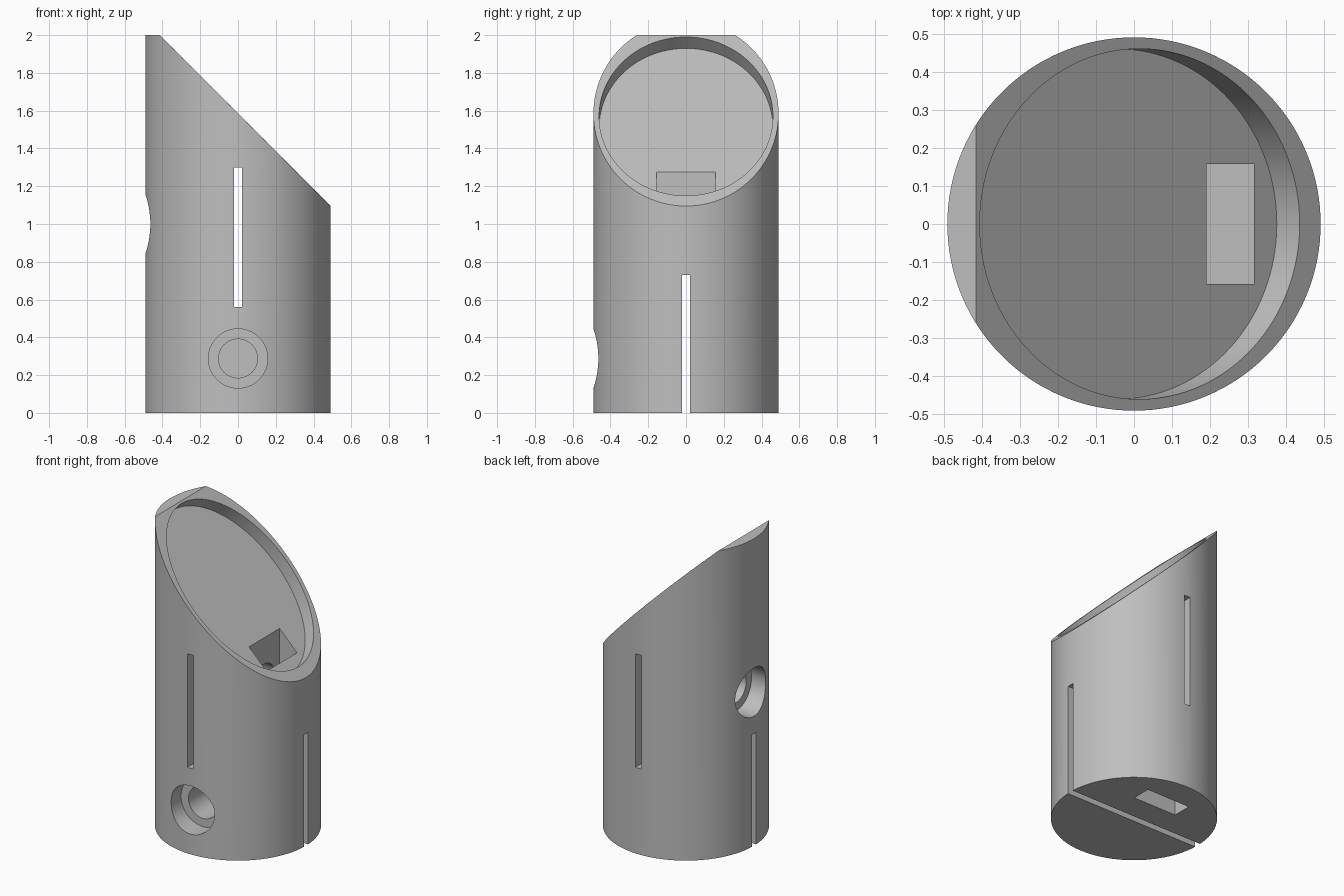
import bpy
import bmesh
from math import pi, sqrt
from mathutils import Matrix, Vector

cube = bpy.data.objects.get("Cube")
if cube:
    bpy.data.objects.remove(cube, do_unlink=True)

RADIUS = 0.49
SLOT = 0.022      # half width of the slots
NUT = 0.157       # half width of the nut pockets and head recess radius
BORE = 0.103      # screw bore radius

grey = bpy.data.materials.new("plain_grey")
grey.use_nodes = True
colour = (0.52, 0.52, 0.52, 1)
grey.diffuse_color = colour
grey.node_tree.nodes["Principled BSDF"].inputs["Base Color"].default_value = colour


def make_object(name, bm):
    bmesh.ops.recalc_face_normals(bm, faces=bm.faces)
    mesh = bpy.data.meshes.new(name)
    bm.to_mesh(mesh)
    bm.free()
    mesh.materials.append(grey)
    obj = bpy.data.objects.new(name, mesh)
    bpy.context.collection.objects.link(obj)
    return obj


def add_cylinder(bm, radius, low, high, matrix, segments=64):
    """Cylinder along the matrix's own z, from low to high."""
    shift = Matrix.Translation((0, 0, (low + high) / 2))
    return bmesh.ops.create_cone(bm, cap_ends=True, segments=segments,
                                 radius1=radius, radius2=radius,
                                 depth=high - low, matrix=matrix @ shift)


def box(name, low, high):
    low, high = Vector(low), Vector(high)
    bm = bmesh.new()
    bmesh.ops.create_cube(bm, size=1, matrix=Matrix.Translation((low + high) / 2)
                          @ Matrix.Diagonal((*(high - low), 1)))
    return make_object(name, bm)


def cylinder(name, radius, low, high, matrix):
    bm = bmesh.new()
    add_cylinder(bm, radius, low, high, matrix)
    return make_object(name, bm)


def cut(body, cutter):
    mod = body.modifiers.new(cutter.name, "BOOLEAN")
    mod.operation = "DIFFERENCE"
    mod.solver = "EXACT"
    mod.object = cutter
    bpy.context.view_layer.objects.active = body
    bpy.ops.object.modifier_apply(modifier=mod.name)
    bpy.data.objects.remove(cutter, do_unlink=True)


# Body: round post with a 45 degree top
bm = bmesh.new()
add_cylinder(bm, RADIUS, 0, 2, Matrix.Identity(4), 128)
result = bmesh.ops.bisect_plane(bm, geom=bm.verts[:] + bm.edges[:] + bm.faces[:],
                                plane_co=(0, 0, 1.585), plane_no=(1, 0, 1),
                                clear_outer=True)
bmesh.ops.contextual_create(
    bm, geom=[e for e in result["geom_cut"] if isinstance(e, bmesh.types.BMEdge)])
body = make_object("slanted_post", bm)

# Shallow oval recess in the slanted face
tilt = Matrix.Translation((0.015, 0, 1.57)) @ Matrix.Rotation(pi / 4, 4, "Y")
bm = bmesh.new()
add_cylinder(bm, 1, -0.085, 0.2, tilt @ Matrix.Diagonal((0.42 * sqrt(2), 0.46, 1, 1)), 128)
cut(body, make_object("recess_cutter", bm))

# Through slots: closed one front to back, open one side to side
cut(body, box("upper_slot", (-SLOT, -1, 0.56), (SLOT, 1, 1.3)))
cut(body, box("lower_slot", (-1, -SLOT, -0.1), (1, SLOT, 0.73)))

# Nut pockets, one open to the recess and one open to the base
cut(body, box("upper_nut_pocket", (0.19, -NUT, 0.84), (0.315, NUT, 1.4)))
cut(body, box("lower_nut_pocket", (-NUT, 0.19, -0.1), (NUT, 0.315, 0.445)))

# Counterbored screw holes running into the pockets
along_x = Matrix.Translation((0, 0, 1)) @ Matrix.Rotation(pi / 2, 4, "Y")
along_y = Matrix.Translation((0, 0, 0.288)) @ Matrix.Rotation(-pi / 2, 4, "X")
for name, axis in (("upper", along_x), ("lower", along_y)):
    cut(body, cylinder(name + "_head_recess", NUT, -0.7, -0.362, axis))
    cut(body, cylinder(name + "_screw_bore", BORE, -0.45, 0.26, axis))

# Smooth round walls with crisp edges
bpy.ops.object.select_all(action="DESELECT")
body.select_set(True)
bpy.context.view_layer.objects.active = body
bpy.ops.object.shade_smooth_by_angle(angle=pi / 6)
